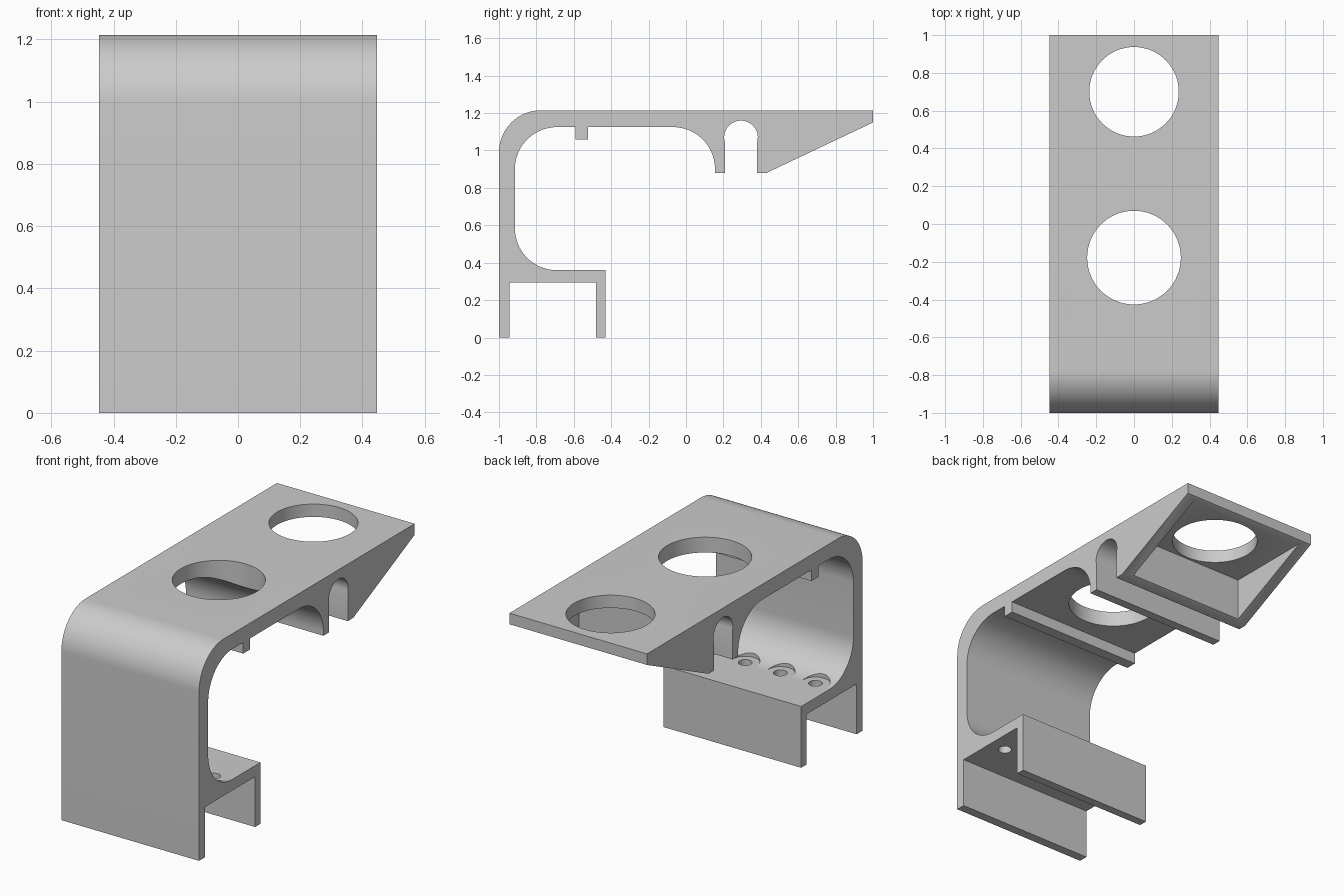
import bpy, bmesh
from math import sin, cos, radians

cube = bpy.data.objects.get("Cube")
if cube:
    bpy.data.objects.remove(cube, do_unlink=True)

HALF_WIDTH = 0.447
grey = bpy.data.materials.new("light grey")
grey.use_nodes = True
colour = (0.6, 0.6, 0.6, 1)
grey.diffuse_color = colour
grey.node_tree.nodes["Principled BSDF"].inputs["Base Color"].default_value = colour


def arc(y, z, r, start, end, steps=20):
    angles = [radians(start + (end - start) * i / steps) for i in range(steps + 1)]
    return [(y + r * cos(a), z + r * sin(a)) for a in angles]


def make(name, bm):
    bmesh.ops.recalc_face_normals(bm, faces=bm.faces)
    mesh = bpy.data.meshes.new(name)
    bm.to_mesh(mesh)
    bm.free()
    mesh.materials.append(grey)
    obj = bpy.data.objects.new(name, mesh)
    bpy.context.collection.objects.link(obj)
    return obj


def extrude_x(name, outline, half):
    bm = bmesh.new()
    face = bm.faces.new([bm.verts.new((-half, y, z)) for y, z in outline])
    side = bmesh.ops.extrude_face_region(bm, geom=[face])["geom"]
    verts = [v for v in side if isinstance(v, bmesh.types.BMVert)]
    bmesh.ops.translate(bm, verts=verts, vec=(2 * half, 0, 0))
    return make(name, bm)


def cylinder(name, x, y, r, low, high, sides):
    bm = bmesh.new()
    bmesh.ops.create_cone(bm, cap_ends=True, segments=sides, radius1=r, radius2=r, depth=high - low)
    bmesh.ops.translate(bm, verts=bm.verts, vec=(x, y, (low + high) / 2))
    return make(name, bm)


# Side profile: shell, tapered end, cable slot, stop rib and clamp channel
profile = [(-1, 0)]
profile += arc(-0.775, 0.99, 0.225, 180, 90)
profile += [(1, 1.215), (1, 1.15), (0.43, 0.88), (0.38, 0.88)]
profile += arc(0.294, 1.07, 0.09, -17, 197)
profile += [(0.208, 0.88), (0.155, 0.88)]
profile += arc(-0.07, 0.9, 0.225, 0, 90)
profile += [(-0.525, 1.125), (-0.525, 1.06), (-0.59, 1.06), (-0.59, 1.125)]
profile += arc(-0.69, 0.9, 0.225, 90, 180)
profile += arc(-0.69, 0.585, 0.225, 180, 270)
profile += [(-0.43, 0.36), (-0.43, 0), (-0.48, 0), (-0.48, 0.295), (-0.945, 0.295), (-0.945, 0)]
bracket = extrude_x("bracket", profile, HALF_WIDTH)

# Pocket under the tapered end and the two large round openings
cutters = [
    extrude_x("pocket_cutter", [(0.45, 0.8), (0.99, 0.8), (0.99, 1.14), (0.45, 1.14)], 0.38),
    cylinder("back_opening_cutter", 0, 0.70, 0.237, 1.0, 1.4, 64),
    cylinder("front_opening_cutter", 0, -0.178, 0.248, 0.8, 1.4, 64),
]

# Row of screw holes with head clearance cut into the fillet
for i in range(4):
    x = (i - 1.5) * 0.228
    cutters.append(cylinder("screw_hole_cutter", x, -0.7125, 0.037, 0.2, 0.45, 32))
    cutters.append(cylinder("screw_head_cutter", x, -0.7125, 0.078, 0.3605, 0.6, 32))

bpy.context.view_layer.objects.active = bracket
bracket.select_set(True)
for cutter in cutters:
    mod = bracket.modifiers.new(cutter.name, "BOOLEAN")
    mod.object = cutter
    mod.operation = "DIFFERENCE"
    mod.solver = "EXACT"
    bpy.ops.object.modifier_apply(modifier=mod.name)
    bpy.data.objects.remove(cutter, do_unlink=True)

bpy.ops.object.shade_smooth_by_angle(angle=radians(30))
